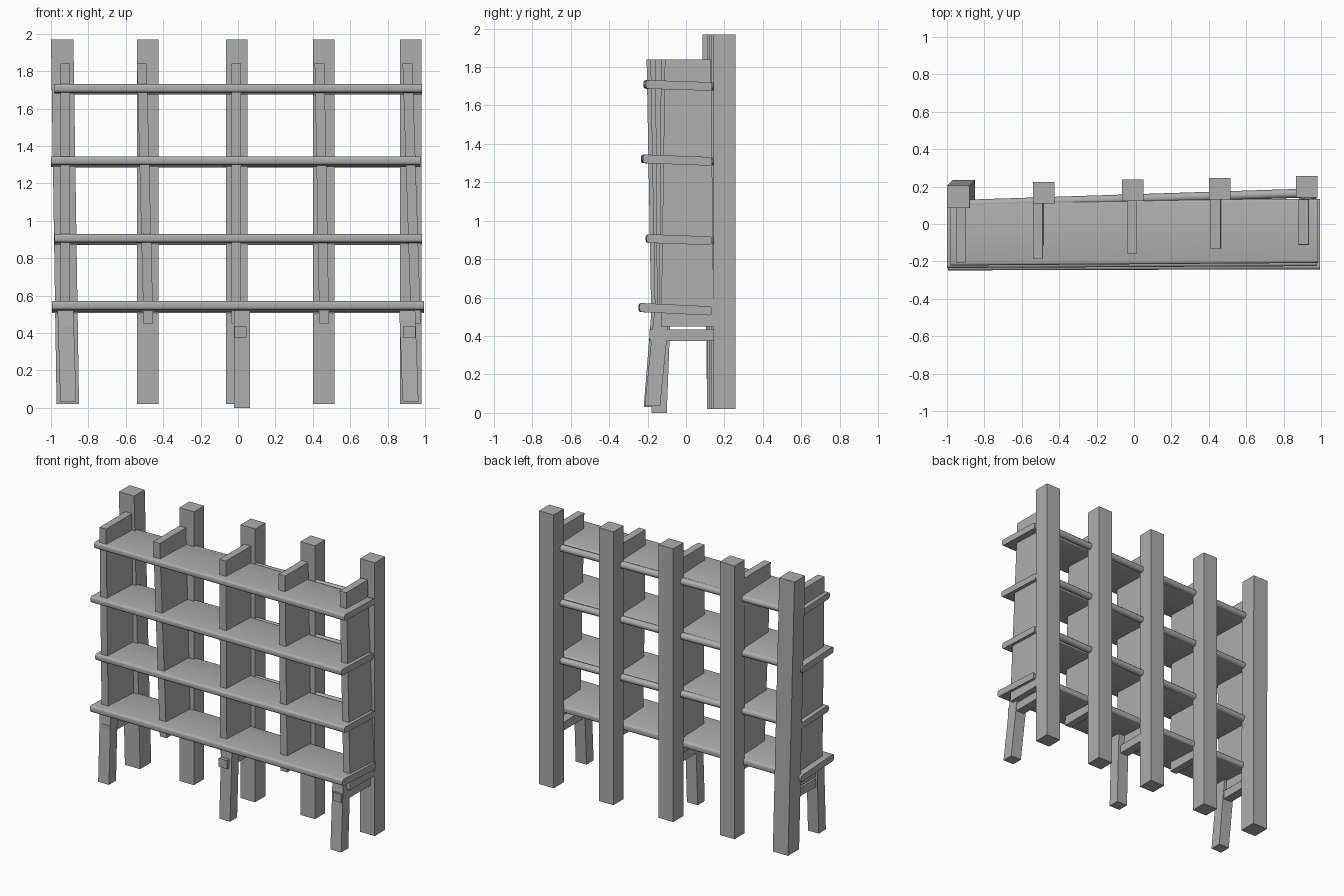
import bpy, bmesh, math
from mathutils import Vector

cube = bpy.data.objects.get("Cube")
if cube:
    bpy.data.objects.remove(cube, do_unlink=True)

grey = bpy.data.materials.new("plain grey")
grey.use_nodes = True
grey.diffuse_color = (0.42, 0.42, 0.42, 1)
grey.node_tree.nodes["Principled BSDF"].inputs["Base Color"].default_value = grey.diffuse_color


def loft(name, ring_a, ring_b, bevel=0):
    """Solid between two matching rings of points."""
    bm = bmesh.new()
    a = [bm.verts.new(p) for p in ring_a]
    b = [bm.verts.new(p) for p in ring_b]
    n = len(a)
    bm.faces.new(a)
    bm.faces.new(b)
    sides = [bm.faces.new((a[i], a[(i + 1) % n], b[(i + 1) % n], b[i])) for i in range(n)]
    if bevel:
        long_edges = [bm.edges.get((a[i], b[i])) for i in range(n)]
        bmesh.ops.bevel(bm, geom=long_edges, offset=bevel, segments=3,
                        profile=0.5, affect='EDGES')
    bmesh.ops.recalc_face_normals(bm, faces=bm.faces)
    mesh = bpy.data.meshes.new(name)
    bm.to_mesh(mesh)
    bm.free()
    mesh.materials.append(grey)
    obj = bpy.data.objects.new(name, mesh)
    bpy.context.collection.objects.link(obj)
    if bevel or n > 4:
        bpy.ops.object.select_all(action='DESELECT')
        obj.select_set(True)
        bpy.context.view_layer.objects.active = obj
        bpy.ops.object.shade_smooth_by_angle(angle=math.radians(40))
    return obj


def flat_ring(x0, x1, y0, y1, z):
    return [(x0, y0, z), (x1, y0, z), (x1, y1, z), (x0, y1, z)]


def upright(name, x_low, x_top, width, y_low, y_top, z0, z1):
    """Leaning post: left edge and depth range at the bottom and the top."""
    return loft(name, flat_ring(x_low, x_low + width, *y_low, z0),
                flat_ring(x_top, x_top + width, *y_top, z1))


# Tall rear posts, stepping slightly backwards along the row
upright("rear_post_1", -0.97, -1.0, 0.12, (0.11, 0.235), (0.085, 0.205), 0.02, 1.97)
for i, (x, y) in enumerate([(-0.54, 0.11), (-0.065, 0.122), (0.4, 0.132), (0.865, 0.142)]):
    upright(f"rear_post_{i + 2}", x, x, 0.115, (y, y + 0.115), (y, y + 0.115), 0.02, 1.97)

# Upright dividers: left edge low, left edge top, front low, front top
dividers = [(-0.95, -0.95, -0.18, -0.205), (-0.505, -0.54, -0.16, -0.185),
            (-0.035, -0.035, -0.15, -0.16), (0.435, 0.41, -0.14, -0.13),
            (0.925, 0.88, -0.13, -0.11)]
for i, (xl, xt, yl, yt) in enumerate(dividers):
    upright(f"divider_{i + 1}", xl, xt, 0.052, (yl, 0.145), (yt, 0.13), 0.45, 1.84)

# Shelves: x range, front y left and right, underside front z, back z, thickness
shelves = [(-0.995, 0.995, -0.248, -0.242, 0.525, 0.507, 0.047),
           (-0.98, 0.985, -0.21, -0.205, 0.885, 0.873, 0.045),
           (-1.0, 0.975, -0.235, -0.225, 1.3, 1.286, 0.045),
           (-0.98, 0.985, -0.222, -0.208, 1.687, 1.676, 0.045)]
for i, (x0, x1, ya, yb, zf, zb, t) in enumerate(shelves):
    rings = [[(x, yf, zf), (x, back, zb), (x, back, zb + t), (x, yf, zf + t)]
             for x, yf, back in ((x0, ya, 0.122), (x1, yb, 0.135))]
    loft(f"shelf_{i + 1}", *rings, bevel=0.014)
    # Round rail behind the upper shelves, let into the posts
    if i:
        rail = []
        for x, y in ((-0.93, 0.105), (0.92, 0.165)):
            rail.append([(x, y + 0.024 * math.cos(k * math.tau / 12),
                          zb + t / 2 + 0.024 * math.sin(k * math.tau / 12)) for k in range(12)])
        loft(f"back_rail_{i + 1}", *rail)

# Short front legs with a stretcher running back to the post behind
legs = [("right", -0.95, -0.965, (-0.22, -0.14), (-0.18, -0.1), 0.03),
        ("middle", -0.022, -0.02, (-0.18, -0.1), (-0.16, -0.08), 0.0),
        ("left", 0.88, 0.862, (-0.215, -0.135), (-0.165, -0.085), 0.035)]
for side, xl, xt, yl, yt, z0 in legs:
    upright(f"front_leg_{side}", xl, xt, 0.085, yl, yt, z0, 0.53)
    x = xl + 0.002
    upright(f"stretcher_{side}", x, x, 0.066, (-0.19, 0.16), (-0.19, 0.16), 0.375, 0.435)
